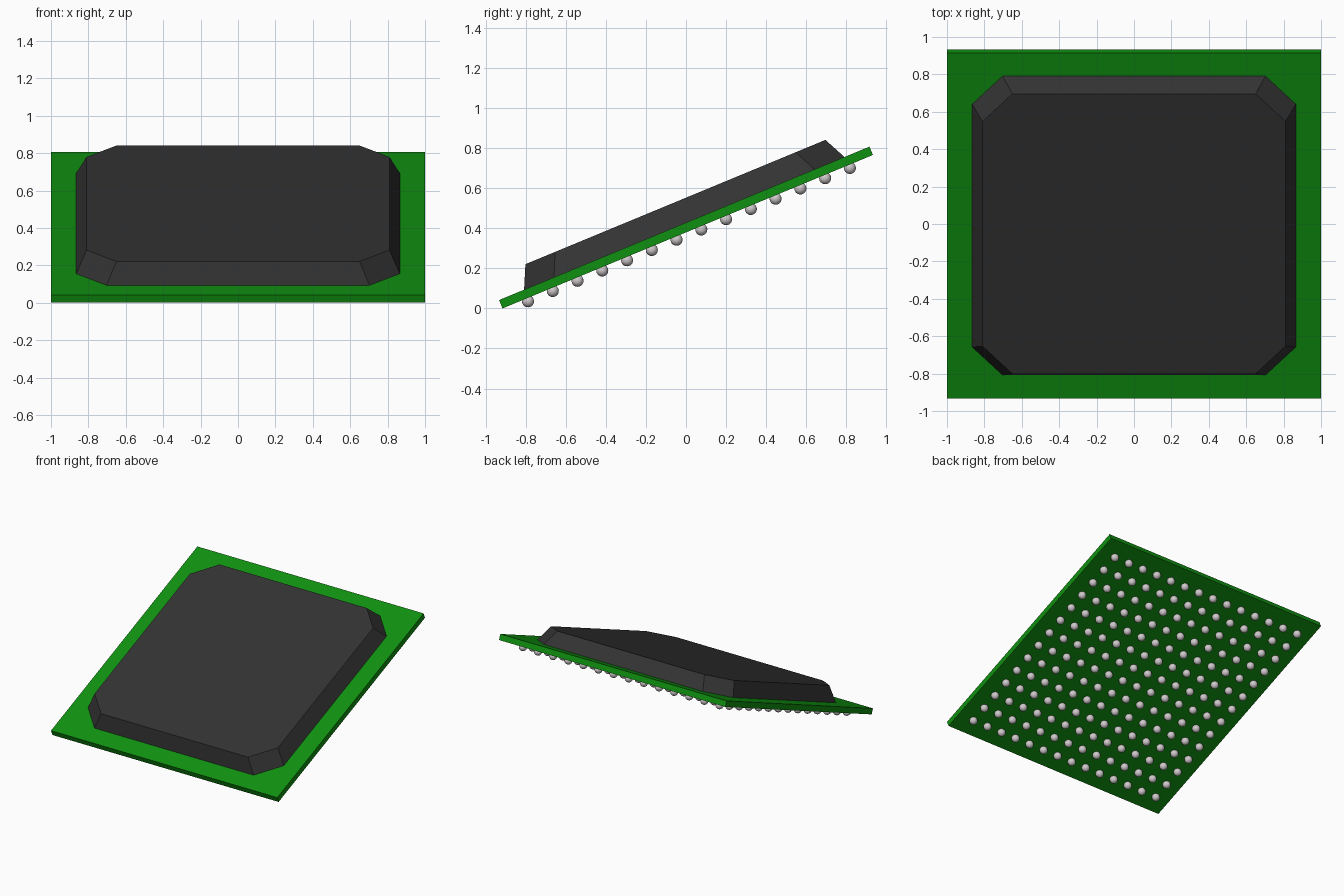
import bpy, bmesh, math
from mathutils import Matrix

if "Cube" in bpy.data.objects:
    bpy.data.objects.remove(bpy.data.objects["Cube"])

TILT = math.radians(22.5)
T = 0.045                     # board thickness
# Board-local frame: origin at the centre of the board underside, tilted about x
FRAME = (Matrix.Translation((0, math.sin(TILT) * T / 2, math.sin(TILT)))
         @ Matrix.Rotation(TILT, 4, 'X'))


def material(name, rgb):
    m = bpy.data.materials.new(name)
    m.diffuse_color = (*rgb, 1)
    m.use_nodes = True
    m.node_tree.nodes["Principled BSDF"].inputs["Base Color"].default_value = m.diffuse_color
    return m


def add_object(name, bm, mat, smooth=False):
    bmesh.ops.recalc_face_normals(bm, faces=bm.faces)
    for f in bm.faces:
        f.smooth = smooth
    me = bpy.data.meshes.new(name)
    bm.to_mesh(me)
    bm.free()
    me.materials.append(mat)
    ob = bpy.data.objects.new(name, me)
    ob.matrix_world = FRAME
    bpy.context.collection.objects.link(ob)
    return ob


def ring(bm, half, flat, z):
    """Square ring with chamfered corners, counter-clockwise."""
    verts = []
    for i in range(4):
        c, s = math.cos(i * math.pi / 2), math.sin(i * math.pi / 2)
        for y in (-flat, flat):
            verts.append(bm.verts.new((half * c - y * s, half * s + y * c, z)))
    return verts


green = material("board green", (0.005, 0.28, 0.005))
black = material("package black", (0.033, 0.033, 0.033))
silver = material("solder silver", (0.62, 0.58, 0.59))

# Circuit board slab
bm = bmesh.new()
bmesh.ops.create_cube(bm, size=1, matrix=Matrix.Translation((0, 0, T / 2))
                      @ Matrix.Diagonal((2, 2, T, 1)))
add_object("board", bm, green)

# Moulded package with chamfered corners and sloping sides
bm = bmesh.new()
low = ring(bm, 0.865, 0.703, T)
top = ring(bm, 0.81, 0.65, 0.16)
bm.faces.new(low[::-1])
bm.faces.new(top)
for i in range(8):
    j = (i + 1) % 8
    bm.faces.new((low[i], low[j], top[j], top[i]))
add_object("package_body", bm, black)

# One solder ball under the board corner, arrayed into a 14 x 14 grid
N, REACH = 14, 0.869
PITCH = 2 * REACH / (N - 1)
bm = bmesh.new()
bmesh.ops.create_uvsphere(bm, u_segments=16, v_segments=10, radius=0.03,
                          matrix=Matrix.Translation((-REACH, -REACH, -0.016)))
balls = add_object("solder_balls", bm, silver, smooth=True)
for name, step in (("columns", (PITCH, 0, 0)), ("rows", (0, PITCH, 0))):
    arr = balls.modifiers.new(name, 'ARRAY')
    arr.count = N
    arr.use_relative_offset = False
    arr.use_constant_offset = True
    arr.constant_offset_displace = step
